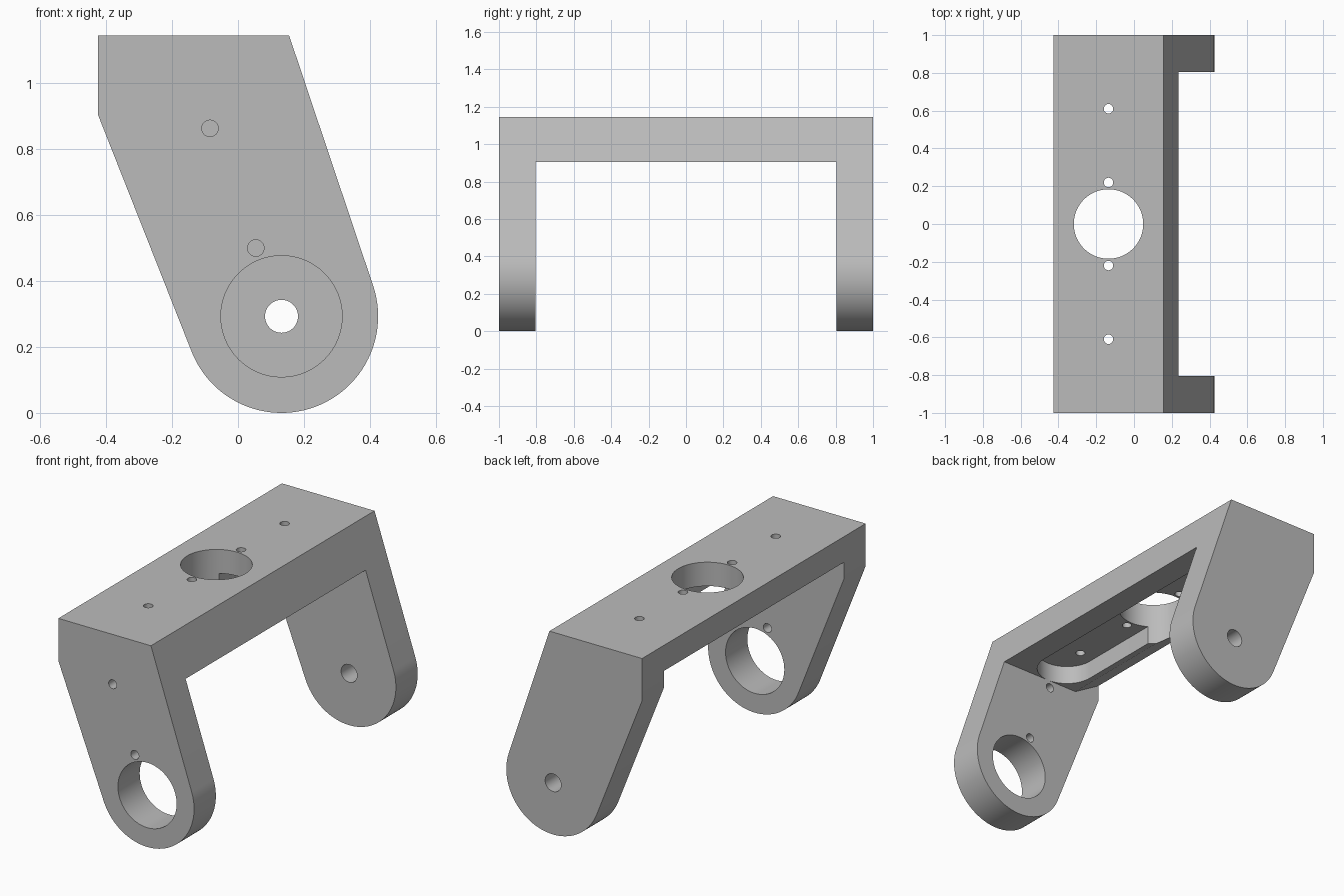
import bpy, bmesh
from math import sin, cos, pi, atan2, acos, hypot
from mathutils import Vector

cube = bpy.data.objects.get("Cube")
if cube:
    bpy.data.objects.remove(cube, do_unlink=True)

grey = bpy.data.materials.new("plain_grey")
grey.use_nodes = True
GREY = (0.5, 0.5, 0.5, 1)
grey.diffuse_color = GREY
grey.node_tree.nodes["Principled BSDF"].inputs["Base Color"].default_value = GREY


def prism(name, points, start, end, axis):
    """Extrude an outline: xz points along y, or xy points along z."""
    place = (lambda a, b, t: (a, t, b)) if axis == "y" else (lambda a, b, t: (a, b, t))
    bm = bmesh.new()
    face = bm.faces.new([bm.verts.new(place(a, b, start)) for a, b in points])
    moved = bmesh.ops.extrude_face_region(bm, geom=[face])["geom"]
    verts = [v for v in moved if isinstance(v, bmesh.types.BMVert)]
    bmesh.ops.translate(bm, verts=verts, vec=Vector(place(0, 0, end - start)))
    bmesh.ops.recalc_face_normals(bm, faces=bm.faces)
    mesh = bpy.data.meshes.new(name)
    bm.to_mesh(mesh)
    bm.free()
    obj = bpy.data.objects.new(name, mesh)
    bpy.context.collection.objects.link(obj)
    mesh.materials.append(grey)
    return obj


def arc(cx, cy, r, a0, a1, n):
    return [(cx + r * cos(a0 + (a1 - a0) * i / n), cy + r * sin(a0 + (a1 - a0) * i / n))
            for i in range(n + 1)]


def circle(cx, cy, r, n=64):
    return arc(cx, cy, r, 0, 2 * pi, n)[:-1]


def cut(target, cutter):
    cutter.hide_render = True
    mod = target.modifiers.new("cut", "BOOLEAN")
    mod.operation, mod.solver, mod.object = "DIFFERENCE", "EXACT", cutter
    bpy.context.view_layer.objects.active = target
    bpy.ops.object.modifier_apply(modifier=mod.name)
    bpy.data.objects.remove(cutter, do_unlink=True)


# Side outline: slanted arm with a round end tangent to both edges
PX, PZ, R = 0.132, 0.293, 0.293
TOP, UNDER, BACK, FRONT = 1.145, 0.905, -0.425, 0.155


def tangent_angle(x, z, side):
    dx, dz = x - PX, z - PZ
    return atan2(dz, dx) + side * acos(R / hypot(dx, dz))


a_front = tangent_angle(FRONT, TOP, -1)
a_back = tangent_angle(BACK, UNDER, 1)
outline = [(BACK, UNDER), (BACK, TOP), (FRONT, TOP)]
outline += arc(PX, PZ, R, a_front, a_back - 2 * pi, 64)
bracket = prism("u_bracket", outline, -1, 1, "y")

# Opening between the arms, with the bridge's chamfered lower edge
gap = [(1, UNDER), (-0.264, UNDER), (BACK, 1.0), (-1, 1.0), (-1, -1), (1, -1)]
cut(bracket, prism("gap_cutter", gap, -0.805, 0.805, "y"))

# Round-ended pocket under the bridge
SX, SR, SY = -0.07, 0.16, 0.645
slot = arc(SX, SY, SR, 0, pi, 32) + arc(SX, -SY, SR, pi, 2 * pi, 32)
cut(bracket, prism("pocket_cutter", slot, 0.8, 1.01, "z"))

# Holes through the bridge
HX = -0.135
cut(bracket, prism("centre_hole_cutter", circle(HX, 0, 0.184), 0.7, 1.3, "z"))
for y in (-0.61, -0.22, 0.22, 0.61):
    cut(bracket, prism("bolt_hole_cutter", circle(HX, y, 0.025, 32), 0.7, 1.3, "z"))

# Holes in the front arm, and the pivot hole in the back arm
for x, z, r in ((PX, PZ, 0.184), (-0.085, 0.863, 0.025), (0.054, 0.5, 0.025)):
    cut(bracket, prism("front_arm_cutter", circle(x, z, r), -1.2, -0.7, "y"))
cut(bracket, prism("back_arm_cutter", circle(PX, PZ, 0.05), 0.7, 1.2, "y"))

bpy.ops.object.select_all(action="DESELECT")
bracket.select_set(True)
bpy.context.view_layer.objects.active = bracket
bpy.ops.object.shade_smooth_by_angle(angle=pi / 6)
